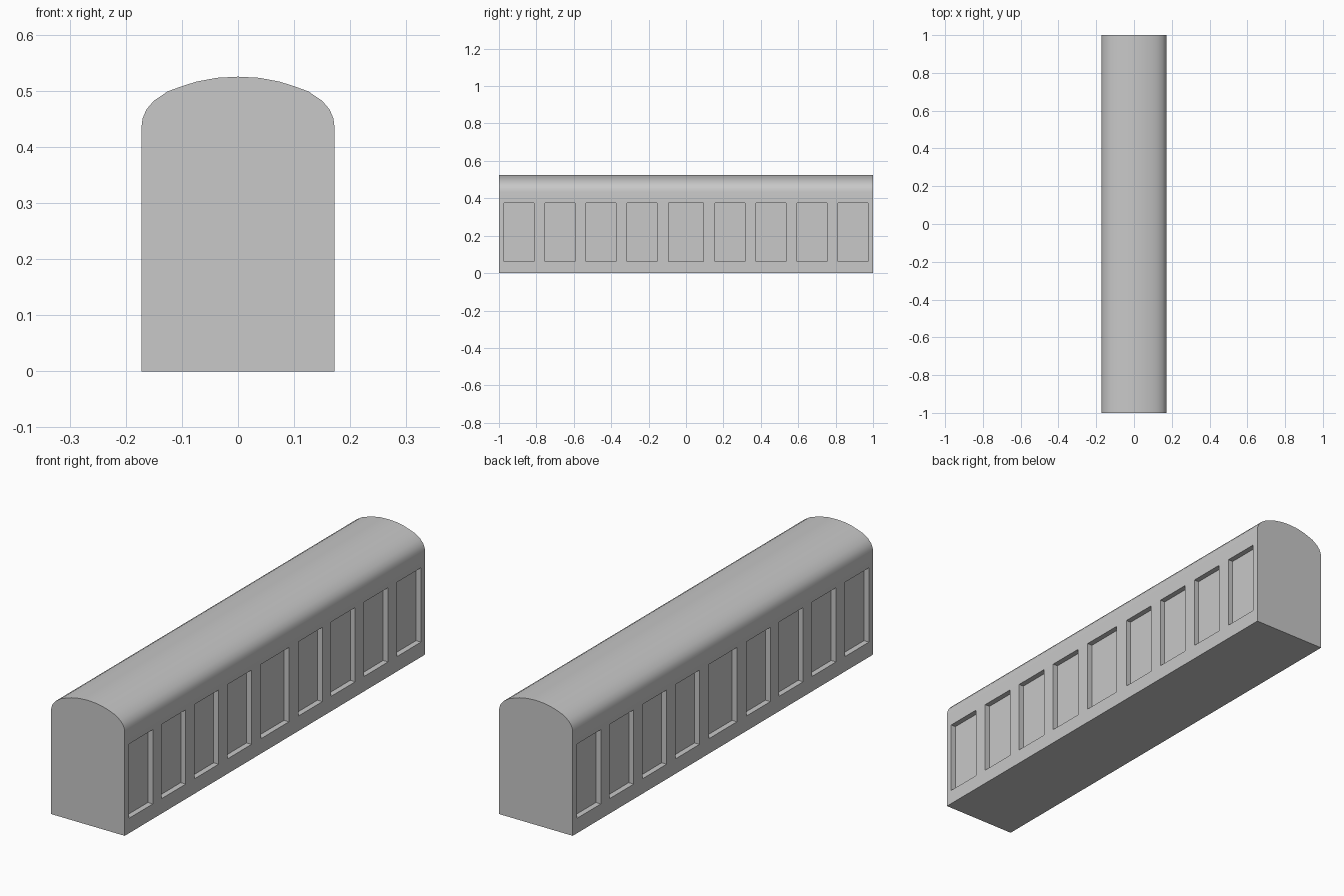
import bpy
import bmesh
import math
from mathutils import Matrix

default = bpy.data.objects.get("Cube")
if default:
    bpy.data.objects.remove(default, do_unlink=True)

LENGTH = 2.0
HALF_WIDTH = 0.172
PANEL_DEPTH = 0.023
PANEL_BOTTOM, PANEL_TOP = 0.063, 0.376

grey = bpy.data.materials.new("plain grey")
grey.use_nodes = True
colour = (0.58, 0.58, 0.58, 1)
grey.diffuse_color = colour
grey.node_tree.nodes["Principled BSDF"].inputs["Base Color"].default_value = colour


def make_object(name, bm):
    bmesh.ops.recalc_face_normals(bm, faces=bm.faces)
    mesh = bpy.data.meshes.new(name)
    bm.to_mesh(mesh)
    bm.free()
    mesh.materials.append(grey)
    obj = bpy.data.objects.new(name, mesh)
    bpy.context.collection.objects.link(obj)
    return obj


# Carriage body: half cross-section with an arched roof, mirrored and extruded
half = [(HALF_WIDTH, 0), (HALF_WIDTH, 0.435), (0.17, 0.451), (0.163, 0.467),
        (0.15, 0.482), (0.125, 0.499), (0.1, 0.508), (0.075, 0.516), (0.038, 0.523)]
profile = half + [(0, 0.525)] + [(-x, z) for x, z in reversed(half)]
bm = bmesh.new()
end = bm.faces.new([bm.verts.new((x, -LENGTH / 2, z)) for x, z in profile])
extruded = bmesh.ops.extrude_face_region(bm, geom=[end], use_keep_orig=True)
bmesh.ops.translate(bm, vec=(0, LENGTH, 0),
                    verts=[g for g in extruded["geom"] if isinstance(g, bmesh.types.BMVert)])
body = make_object("carriage_body", bm)

# Panel cutters: a wider middle panel and four narrower ones towards each end
panels = [(0, 0.187)]
for i in range(4):
    panels += [(side * (0.236 + 0.219 * i), 0.16) for side in (-1, 1)]
bm = bmesh.new()
for y, width in panels:
    for side in (-1, 1):
        place = Matrix.Translation((side * HALF_WIDTH, y, (PANEL_BOTTOM + PANEL_TOP) / 2))
        size = Matrix.Diagonal((2 * PANEL_DEPTH, width, PANEL_TOP - PANEL_BOTTOM, 1))
        bmesh.ops.create_cube(bm, size=1, matrix=place @ size)
cutter = make_object("panel_cutter", bm)
cutter.hide_render = True

# Recess the panels into both sides
cut = body.modifiers.new("recessed_panels", 'BOOLEAN')
cut.operation = 'DIFFERENCE'
cut.solver = 'EXACT'
cut.object = cutter
bpy.ops.object.select_all(action='DESELECT')
body.select_set(True)
bpy.context.view_layer.objects.active = body
bpy.ops.object.modifier_apply(modifier=cut.name)
bpy.data.objects.remove(cutter, do_unlink=True)

# Smooth roof with crisp ends and recess edges
bpy.ops.object.shade_smooth_by_angle(angle=math.radians(30))
